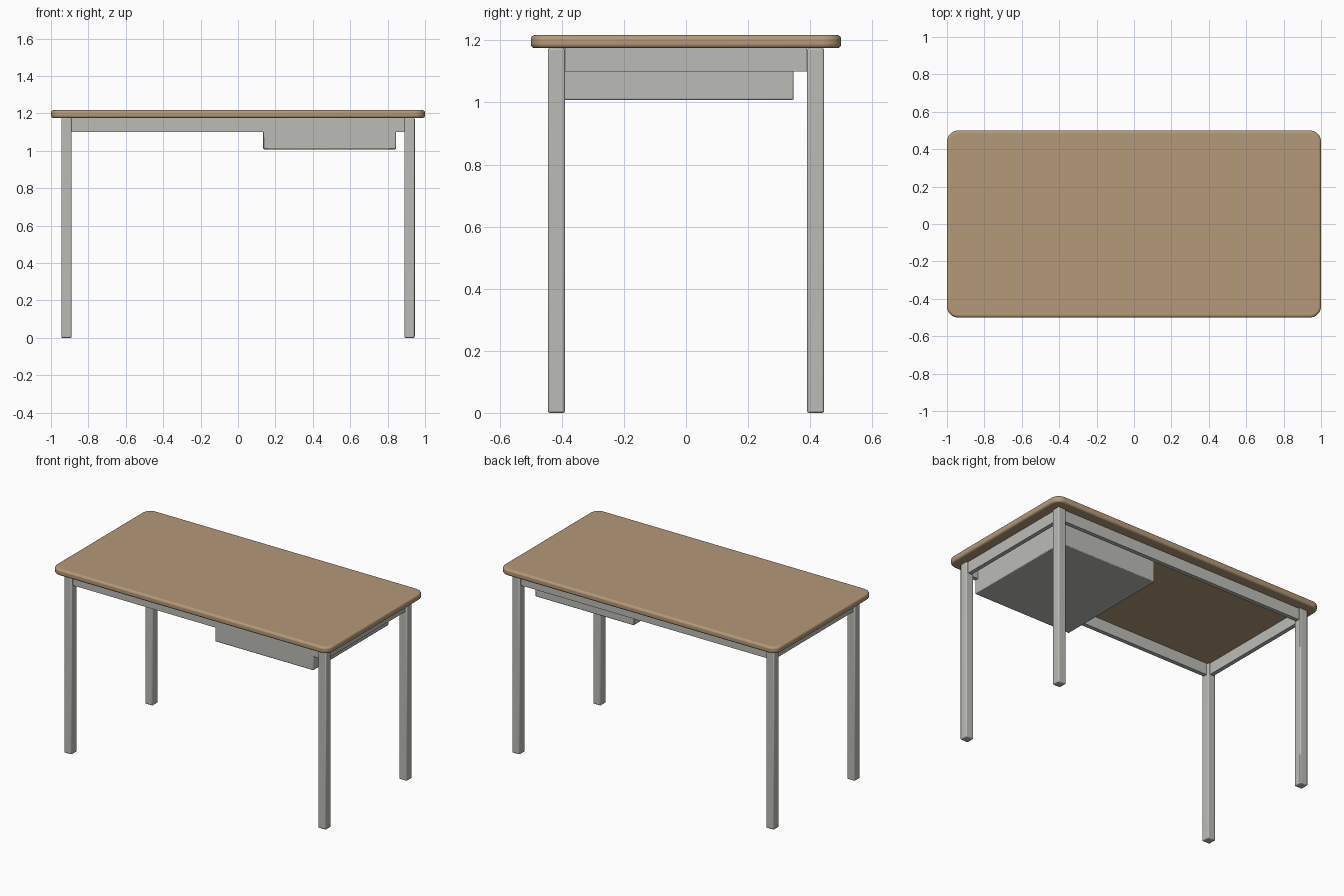
import bpy
import bmesh
import math

cube = bpy.data.objects.get("Cube")
if cube:
    bpy.data.objects.remove(cube, do_unlink=True)


def material(name, rgb, rough):
    mat = bpy.data.materials.new(name)
    mat.use_nodes = True
    color = (*rgb, 1.0)
    mat.diffuse_color = color
    bsdf = mat.node_tree.nodes["Principled BSDF"]
    bsdf.inputs["Base Color"].default_value = color
    bsdf.inputs["Roughness"].default_value = rough
    return mat


wood = material("light wood", (0.46, 0.32, 0.19), 0.6)
metal = material("warm grey metal", (0.50, 0.50, 0.47), 0.5)


def box(name, low, high, mat, edge=0.0, corner=0.0, segments=2):
    """Box between two corners, with optional rounded plan corners and softened edges."""
    bm = bmesh.new()
    bmesh.ops.create_cube(bm, size=1)
    for v in bm.verts:
        v.co = [a + (b - a) * (c + 0.5) for a, b, c in zip(low, high, v.co)]
    if corner:
        upright = [e for e in bm.edges if abs(e.verts[0].co.z - e.verts[1].co.z) > 1e-4]
        bmesh.ops.bevel(bm, geom=upright, offset=corner, segments=8,
                        profile=0.5, affect='EDGES')
    mesh = bpy.data.meshes.new(name)
    bm.to_mesh(mesh)
    bm.free()
    mesh.materials.append(mat)
    obj = bpy.data.objects.new(name, mesh)
    bpy.context.collection.objects.link(obj)
    if edge:
        mod = obj.modifiers.new("soft edges", 'BEVEL')
        mod.width = edge
        mod.segments = segments
        mod.limit_method = 'ANGLE'
        mod.angle_limit = math.radians(40)
    bpy.ops.object.select_all(action='DESELECT')
    obj.select_set(True)
    bpy.context.view_layer.objects.active = obj
    bpy.ops.object.shade_smooth_by_angle(angle=math.radians(35))
    return obj


TOP, UNDER, RAIL = 1.217, 1.175, 1.10      # heights of the top, its underside, rail bottom
LEG_X, LEG_Y, HALF = 0.9175, 0.4175, 0.0275  # leg centres and half width
THIN = 0.0135                              # half thickness of the rails

# Rounded table top
box("table_top", (-1, -0.5, UNDER), (1, 0.5, TOP), wood, edge=0.013, corner=0.06, segments=4)

# Four square legs
for side, sx in (("right", -1), ("left", 1)):
    for end, sy in (("front", -1), ("back", 1)):
        x, y = sx * LEG_X, sy * LEG_Y
        box(f"{end}_{side}_leg", (x - HALF, y - HALF, 0), (x + HALF, y + HALF, UNDER),
            metal, edge=0.006)

# Rails joining the legs
rx, ry = LEG_X - HALF, LEG_Y - HALF
for end, y in (("front", -LEG_Y), ("back", LEG_Y)):
    box(f"{end}_rail", (-rx, y - THIN, RAIL), (rx, y + THIN, UNDER), metal)
for side, x in (("right", -LEG_X), ("left", LEG_X)):
    box(f"{side}_rail", (x - THIN, -ry, RAIL), (x + THIN, ry, UNDER), metal)

# Drawer hung under one side of the top
box("drawer", (0.135, -0.43, 1.008), (0.845, 0.347, UNDER), metal, edge=0.005)
